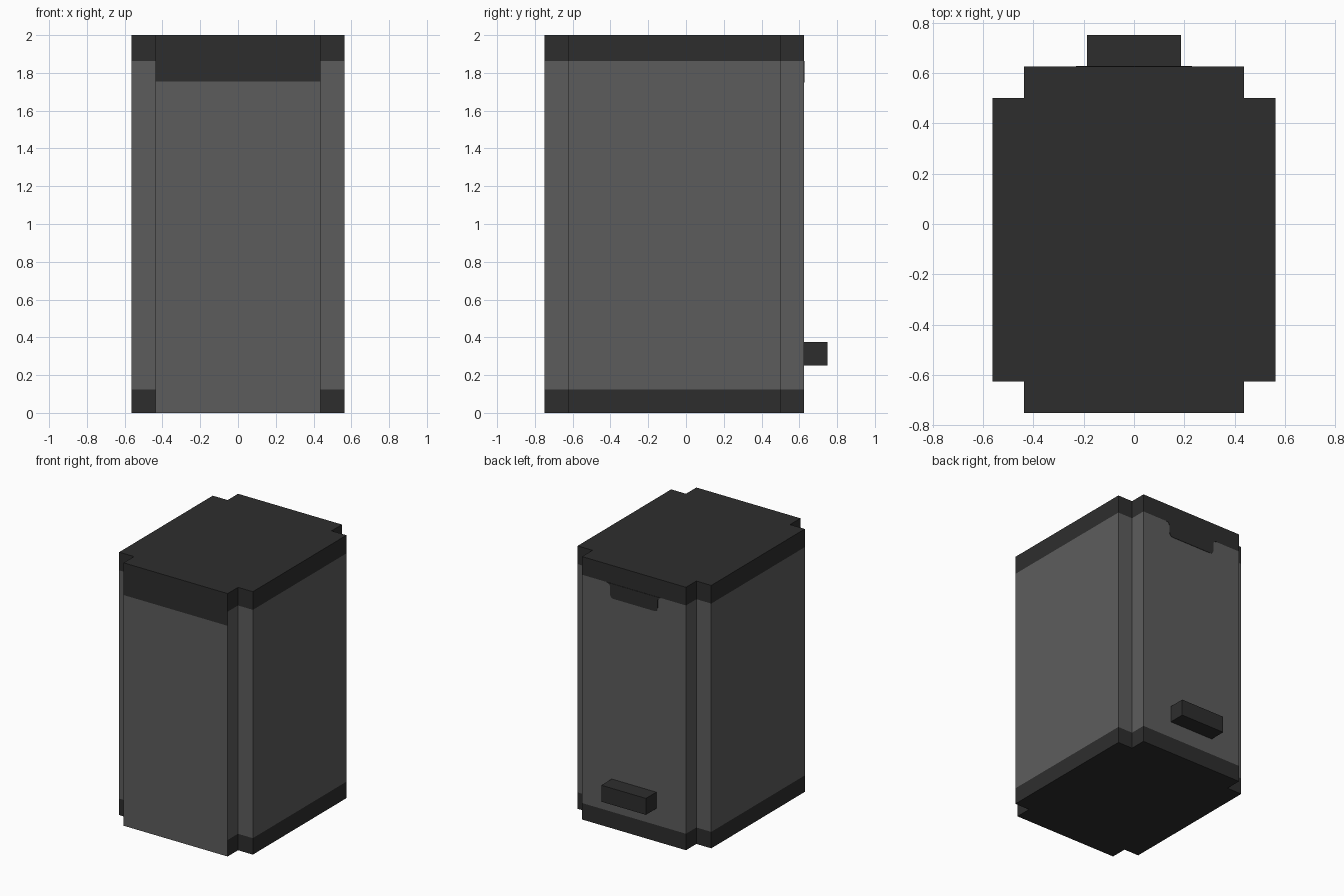
import bpy, bmesh, math
from mathutils import Vector

if "Cube" in bpy.data.objects:
    bpy.data.objects.remove(bpy.data.objects["Cube"])


def make_material(name, value):
    m = bpy.data.materials.new(name)
    m.diffuse_color = (value, value, value, 1)
    m.use_nodes = True
    m.node_tree.nodes["Principled BSDF"].inputs["Base Color"].default_value = m.diffuse_color
    return m


GREY = make_material("mid grey", 0.108)
DARK = make_material("charcoal", 0.027)
LOW, FRONT_BAND, HIGH = 0.125, 1.755, 1.862


def prism(name, points, offset, mats):
    """Extrude a closed 3D outline along an offset; return object and bmesh."""
    bm = bmesh.new()
    face = bm.faces.new([bm.verts.new(p) for p in points])
    res = bmesh.ops.extrude_face_region(bm, geom=[face], use_keep_orig=True)
    verts = [g for g in res["geom"] if isinstance(g, bmesh.types.BMVert)]
    bmesh.ops.translate(bm, verts=verts, vec=Vector(offset))
    bmesh.ops.recalc_face_normals(bm, faces=bm.faces[:])
    me = bpy.data.meshes.new(name)
    ob = bpy.data.objects.new(name, me)
    bpy.context.collection.objects.link(ob)
    for m in mats:
        me.materials.append(m)
    return ob, bm


def finish(ob, bm):
    bm.normal_update()
    bm.to_mesh(ob.data)
    bm.free()


# Case: box with notched corners, cut at the band heights
half = [(0.4375, -0.75), (0.4375, -0.625), (0.5625, -0.625),
        (0.5625, 0.5), (0.4375, 0.5), (0.4375, 0.625)]
outline = half + [(-x, y) for x, y in reversed(half)]
case, bm = prism("case", [(x, y, 0) for x, y in outline], (0, 0, 2), [GREY, DARK])
for z in (LOW, FRONT_BAND, HIGH):
    bmesh.ops.bisect_plane(bm, geom=bm.verts[:] + bm.edges[:] + bm.faces[:],
                           plane_co=(0, 0, z), plane_no=(0, 0, 1))
bm.normal_update()
for f in bm.faces:
    c = f.calc_center_median()
    if c.y < -0.74:  # front panel: deep top band, no foot band
        dark = c.z > FRONT_BAND
    else:
        dark = abs(f.normal.z) > 0.5 or c.z < LOW or c.z > HIGH
    f.material_index = int(dark)
finish(case, bm)

# Back tab: thin plate hanging from the top band, with rounded corners
W, R, BOTTOM = 0.2, 0.03, 1.75
side = []
for i in range(5):
    a = math.radians(90 + 22.5 * i)
    side.append((W + R + R * math.cos(a), HIGH - R + R * math.sin(a)))
for i in range(5):
    a = math.radians(-22.5 * i)
    side.append((W - R + R * math.cos(a), BOTTOM + R + R * math.sin(a)))
tab = side + [(-x, z) for x, z in reversed(side)]
finish(*prism("back_tab", [(x, 0.625, z) for x, z in tab], (0, 0.003, 0), [DARK]))

# Back handle block
block = [(-0.1875, 0.25), (0.1875, 0.25), (0.1875, 0.375), (-0.1875, 0.375)]
finish(*prism("back_handle", [(x, 0.625, z) for x, z in block], (0, 0.125, 0), [DARK]))
